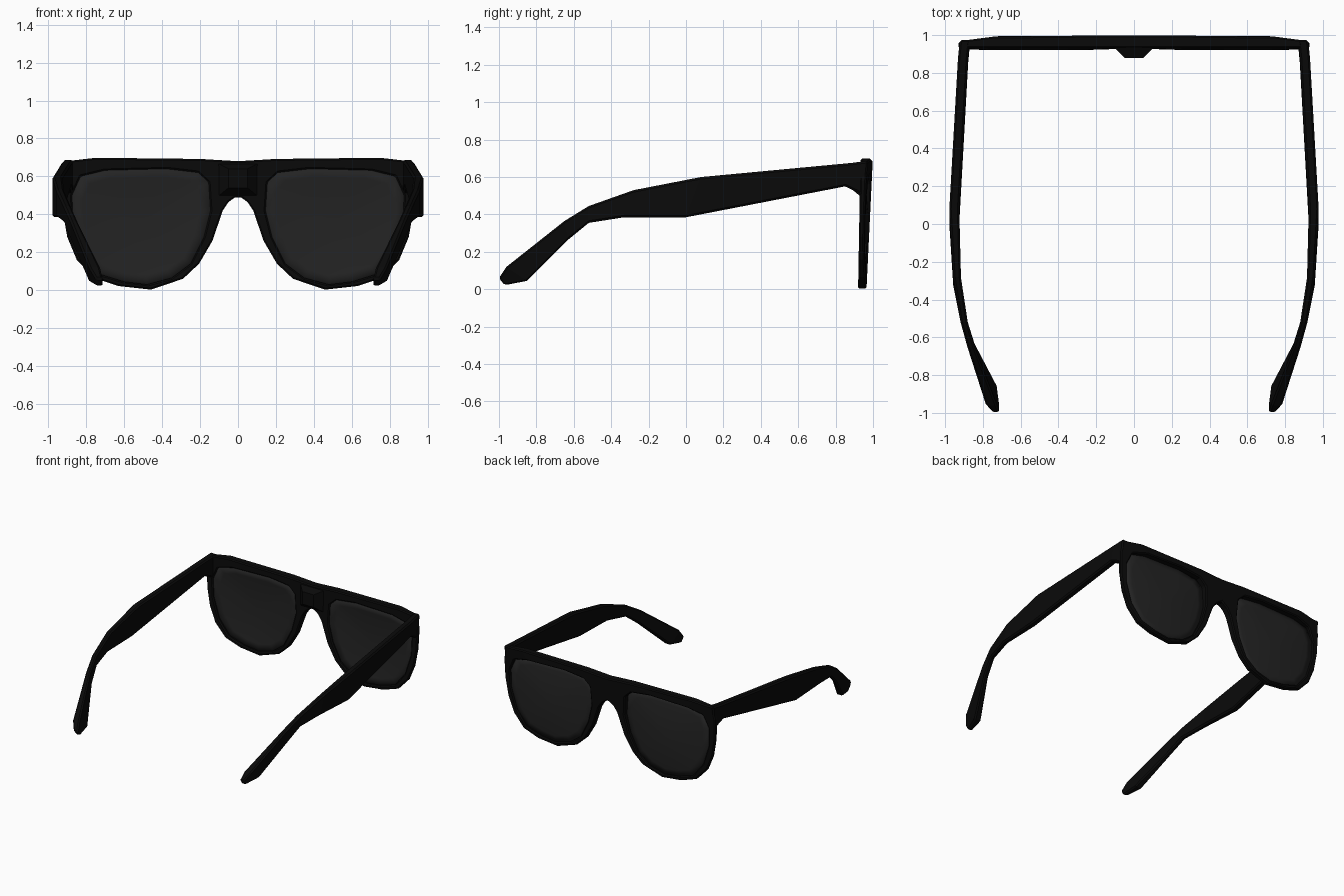
import bpy, bmesh
from mathutils import Vector

if "Cube" in bpy.data.objects:
    bpy.data.objects.remove(bpy.data.objects["Cube"])


def material(name, v):
    m = bpy.data.materials.new(name)
    m.diffuse_color = (v, v, v, 1)
    m.use_nodes = True
    m.node_tree.nodes["Principled BSDF"].inputs["Base Color"].default_value = m.diffuse_color
    return m


BLACK = material("black_plastic", 0.003)
TINT = material("dark_lens", 0.017)


def finish(name, bm, mat, bevel=0.0):
    bmesh.ops.recalc_face_normals(bm, faces=bm.faces)
    me = bpy.data.meshes.new(name)
    bm.to_mesh(me)
    bm.free()
    ob = bpy.data.objects.new(name, me)
    bpy.context.collection.objects.link(ob)
    me.materials.append(mat)
    if bevel:
        b = ob.modifiers.new("bevel", 'BEVEL')
        b.width, b.segments, b.limit_method = bevel, 1, 'ANGLE'
        b.angle_limit = 0.7
    return ob


def add_loop(bm, pts):
    vs = [bm.verts.new((x, 0, z)) for x, z in pts]
    return [bm.edges.new((a, b)) for a, b in zip(vs, vs[1:] + vs[:1])]


# Front frame: outline (right half, top centre to bridge) with two lens holes
HALF = [(0, .68), (.2, .692), (.75, .698), (.905, .68), (.93, .58), (.925, .42),
        (.90, .28), (.85, .16), (.76, .065), (.63, .022), (.46, .003), (.29, .06),
        (.205, .14), (.135, .26), (.08, .42), (.05, .465), (0, .50)]
HOLE = [(.155, .57), (.21, .62), (.38, .64), (.70, .632), (.83, .60), (.875, .50),
        (.87, .36), (.82, .20), (.73, .085), (.60, .045), (.48, .03), (.35, .065),
        (.25, .14), (.18, .28), (.145, .42)]


def front_y(x, z):
    return .965 + .033 * min(1, z / .68) - max(0, abs(x) - .7) * .13


def back_y(z):
    return .92 + .012 * min(1, z / .68)


bm = bmesh.new()
edges = add_loop(bm, HALF + [(-x, z) for x, z in HALF[-2:0:-1]])
for s in (1, -1):
    edges += add_loop(bm, [(s * x, z) for x, z in HOLE])
bmesh.ops.triangle_fill(bm, use_beauty=True, edges=edges, normal=(0, -1, 0))
back = list(bm.verts)
ext = bmesh.ops.extrude_face_region(bm, geom=list(bm.faces), use_keep_orig=True)
for v in ext["geom"]:
    if isinstance(v, bmesh.types.BMVert):
        v.co.y = front_y(v.co.x, v.co.z)
for v in back:
    v.co.y = back_y(v.co.z)
finish("front_frame", bm, BLACK, .008)

# Nose rest behind the bridge
bm = bmesh.new()
base = [(-.11, .49), (.11, .49), (.11, .67), (-.11, .67)]
tip = [(-.05, .54), (.05, .54), (.05, .64), (-.05, .64)]
a = [bm.verts.new((x, .94, z)) for x, z in base]
b = [bm.verts.new((x, .88, z)) for x, z in tip]
bm.faces.new(a)
bm.faces.new(b)
for i in range(4):
    j = (i + 1) % 4
    bm.faces.new((a[i], a[j], b[j], b[i]))
finish("nose_rest", bm, BLACK)

# Temple stations: top y, top z, bottom y, bottom z, inner x, outer x
TEMPLE = [(.975, .687, .955, .50, .868, .922), (.88, .675, .85, .55, .878, .932),
          (.08, .60, 0, .385, .925, .978), (-.28, .53, -.33, .385, .916, .957),
          (-.52, .445, -.52, .355, .88, .918), (-.65, .365, -.63, .265, .845, .883),
          (-.96, .12, -.85, .045, .727, .785), (-1, .06, -.97, .022, .712, .748)]

for s, side in ((1, "right"), (-1, "left")):
    # Temple arm lofted through its stations
    bm = bmesh.new()
    rings = [[bm.verts.new((s * x, y, z)) for x, y, z in
              ((i, ty, tz), (o, ty, tz), (o, by, bz), (i, by, bz))]
             for ty, tz, by, bz, i, o in TEMPLE]
    for r, q in zip(rings, rings[1:]):
        for i in range(4):
            j = (i + 1) % 4
            bm.faces.new((r[i], r[j], q[j], q[i]))
    bm.faces.new(rings[0])
    bm.faces.new(rings[-1])
    finish(side + "_temple", bm, BLACK, .01)

    # Slightly domed lens made of concentric rings
    bm = bmesh.new()
    c = Vector((.51, .345))
    rings = []
    for k in (1.015, .85, .6, .3):
        rings.append([bm.verts.new((s * (c.x + (x - c.x) * k),
                                    .945 + .025 * (1 - k * k), c.y + (z - c.y) * k))
                      for x, z in HOLE])
    n = len(HOLE)
    for r, q in zip(rings, rings[1:]):
        for i in range(n):
            j = (i + 1) % n
            bm.faces.new((r[i], r[j], q[j], q[i]))
    mid = bm.verts.new((s * c.x, .97, c.y))
    for i in range(n):
        bm.faces.new((rings[-1][i], rings[-1][(i + 1) % n], mid))
    for f in bm.faces:
        f.smooth = True
    ob = finish(side + "_lens", bm, TINT)
    sol = ob.modifiers.new("thickness", 'SOLIDIFY')
    sol.thickness, sol.offset = .008, 0
